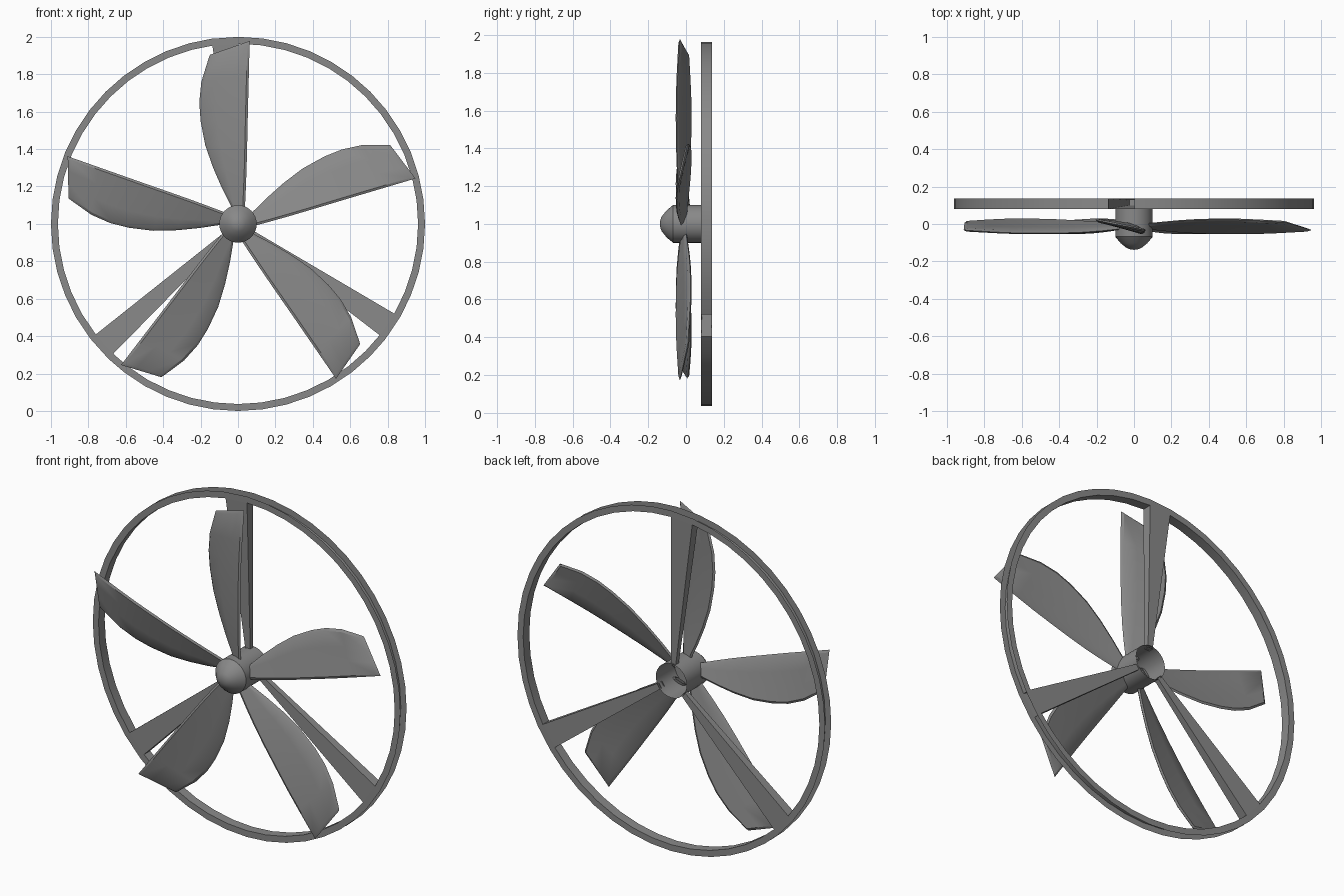
import bpy, bmesh, math
from mathutils import Matrix, Vector

if "Cube" in bpy.data.objects:
    bpy.data.objects.remove(bpy.data.objects["Cube"], do_unlink=True)

GREY = (0.25, 0.25, 0.25, 1)
mat = bpy.data.materials.new("mid grey")
mat.use_nodes = True
mat.diffuse_color = GREY
mat.node_tree.nodes["Principled BSDF"].inputs["Base Color"].default_value = GREY

RING_IN, RING_OUT = 0.963, 1.0
BACK, FRONT = 0.137, 0.08
SPOKE_ANGLES = (94, 222, -34)      # degrees, seen from the front
SPOKE_HALF = 4.15                  # half angle of a spoke at the ring


def finish(bm, name, matrix=None):
    """Turn a bmesh into a smooth-shaded object centred on the axle."""
    bmesh.ops.remove_doubles(bm, verts=bm.verts[:], dist=1e-5)
    bmesh.ops.recalc_face_normals(bm, faces=bm.faces[:])
    if matrix:
        bmesh.ops.transform(bm, matrix=matrix, verts=bm.verts[:])
    mesh = bpy.data.meshes.new(name)
    bm.to_mesh(mesh)
    bm.free()
    mesh.materials.append(mat)
    ob = bpy.data.objects.new(name, mesh)
    bpy.context.collection.objects.link(ob)
    ob.location.z = 1
    bpy.ops.object.select_all(action='DESELECT')
    ob.select_set(True)
    bpy.context.view_layer.objects.active = ob
    bpy.ops.object.shade_smooth_by_angle(angle=math.radians(30))
    return ob


def quad(bm, pts):
    bm.faces.new([bm.verts.new(p) for p in pts])


def polar(r, deg, y):
    a = math.radians(deg)
    return Vector((r * math.cos(a), y, r * math.sin(a)))


def lathe(name, profile, steps=32):
    """Revolve (radius, y) points around the axle."""
    bm = bmesh.new()
    for i in range(steps):
        a, b = 360 * i / steps, 360 * (i + 1) / steps
        for (r0, y0), (r1, y1) in zip(profile, profile[1:]):
            pts = [polar(r0, a, y0), polar(r0, b, y0), polar(r1, b, y1), polar(r1, a, y1)]
            if r0 == 0:
                pts.pop(1)
            if r1 == 0:
                pts.pop(2)
            quad(bm, pts)
    return finish(bm, name)


# Outer ring: two flanges and an inner wall, open where the spokes enter
def spoke_gap(deg, margin=0.0):
    return any(abs((deg - s + 180) % 360 - 180) < SPOKE_HALF + margin for s in SPOKE_ANGLES)


angles = [i * 7.5 for i in range(48) if not spoke_gap(i * 7.5, 1.0)]
angles += [(s + d) % 360 for s in SPOKE_ANGLES for d in (-SPOKE_HALF, SPOKE_HALF)]
angles.sort()
bm = bmesh.new()
for a, b in zip(angles, angles[1:] + [angles[0] + 360]):
    for y in (FRONT, BACK):
        quad(bm, [polar(RING_IN, a, y), polar(RING_IN, b, y),
                  polar(RING_OUT, b, y), polar(RING_OUT, a, y)])
    if not spoke_gap((a + b) / 2):
        quad(bm, [polar(RING_IN, a, FRONT), polar(RING_IN, b, FRONT),
                  polar(RING_IN, b, BACK), polar(RING_IN, a, BACK)])
finish(bm, "outer_ring")

# Hollow spokes tapering from the ring to the hub
for n, s in enumerate(SPOKE_ANGLES):
    bm = bmesh.new()
    side = polar(1, s + 90, 0)
    outer = [polar(RING_IN, s + k * SPOKE_HALF, y)
             for k, y in ((-1, FRONT), (1, FRONT), (1, BACK), (-1, BACK))]
    inner = [polar(0.093, s, y) + side * k * 0.016
             for k, y in ((-1, 0.1), (1, 0.1), (1, 0.128), (-1, 0.128))]
    for i in range(4):
        j = (i + 1) % 4
        quad(bm, [outer[i], outer[j], inner[j], inner[i]])
    finish(bm, f"spoke_{n + 1}")

# Hub: hollow sleeve behind, rounded cone in front
lathe("hub_sleeve", [(0.1, BACK), (0.1, -0.04), (0.0, -0.04)])
lathe("nose_cone", [(0.0, -0.038), (0.1, -0.038), (0.1, -0.068), (0.072, -0.102),
                    (0.04, -0.128), (0.02, -0.136), (0.0, -0.138)])

# Blades: stations of (curved edge, straight edge) from root to tip
STATIONS = [
    ((-0.03, 0.0, 0.08), (0.037, -0.025, 0.08)),
    ((-0.085, 0.008, 0.19), (0.042, -0.036, 0.19)),
    ((-0.133, 0.016, 0.30), (0.046, -0.044, 0.30)),
    ((-0.175, 0.022, 0.42), (0.049, -0.048, 0.42)),
    ((-0.200, 0.024, 0.55), (0.052, -0.049, 0.56)),
    ((-0.207, 0.023, 0.65), (0.055, -0.048, 0.68)),
    ((-0.196, 0.018, 0.76), (0.058, -0.043, 0.80)),
    ((-0.156, 0.010, 0.888), (0.062, -0.034, 0.960)),
    ((-0.150, 0.008, 0.904), (0.063, -0.032, 0.978)),
]
HALF_THICK, RIM = 0.009, 0.013


def blade(name, angle):
    bm = bmesh.new()
    for sign in (-1, 1):
        rows = []
        for i, (a, b) in enumerate(STATIONS):
            a, b = Vector(a), Vector(b)
            e = RIM / (b - a).length
            row = []
            for k, u in enumerate((0, e, 0.35, 0.65, 1 - e, 1)):
                p = a.lerp(b, u)
                if 0 < k < 5 and i < len(STATIONS) - 1:
                    p.y += sign * HALF_THICK
                row.append(bm.verts.new(p))
            rows.append(row)
        for r0, r1 in zip(rows, rows[1:]):
            for k in range(5):
                bm.faces.new((r0[k], r0[k + 1], r1[k + 1], r1[k]))
    finish(bm, name, Matrix.Rotation(angle, 4, 'Y'))


for n in range(5):
    blade(f"blade_{n + 1}", math.radians(72 * n))
